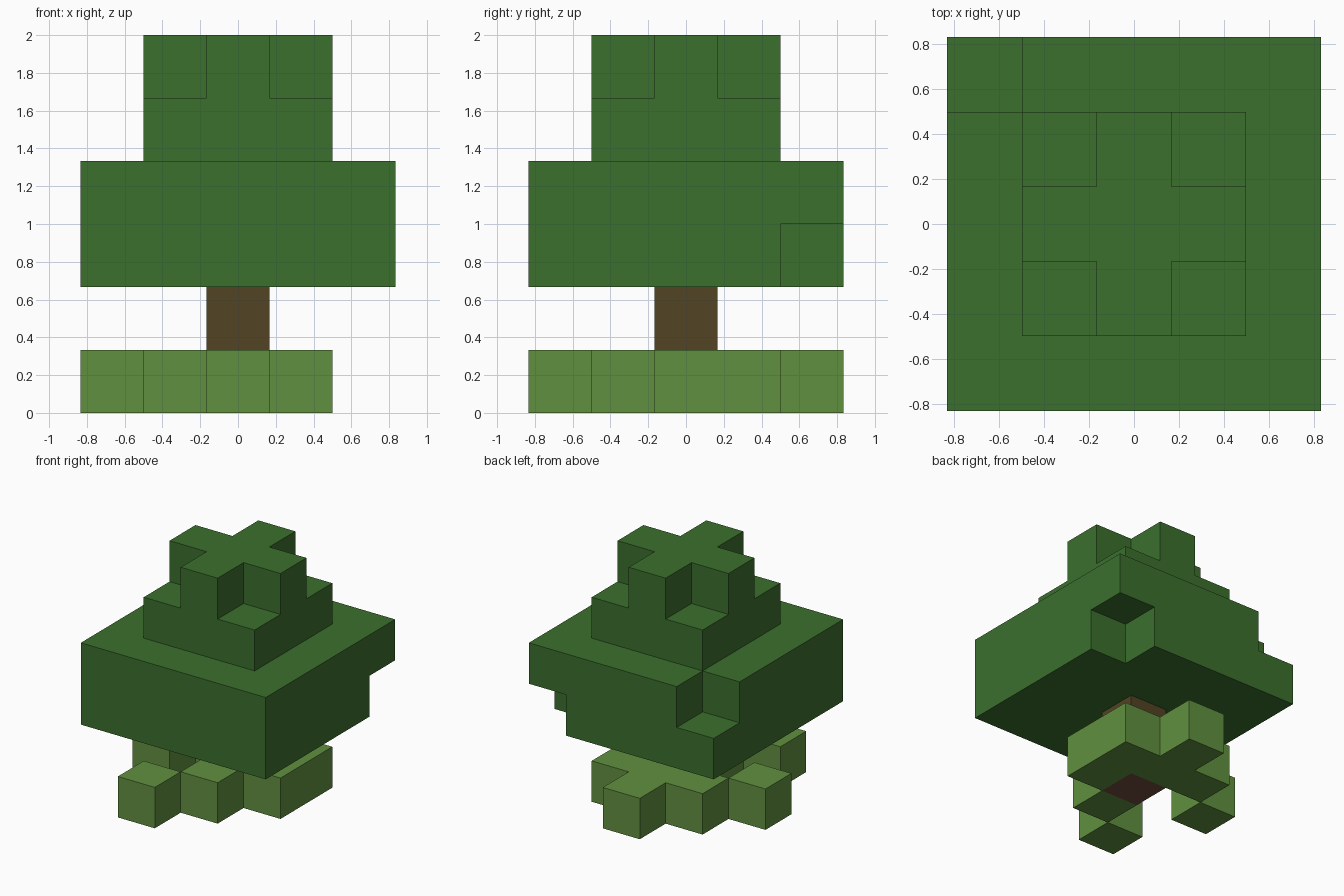
import bpy
import bmesh
from mathutils import Vector

CELL = 1 / 3

if "Cube" in bpy.data.objects:
    bpy.data.objects.remove(bpy.data.objects["Cube"], do_unlink=True)


def make_material(name, color):
    mat = bpy.data.materials.new(name)
    mat.use_nodes = True
    mat.diffuse_color = (*color, 1)
    bsdf = mat.node_tree.nodes["Principled BSDF"]
    bsdf.inputs["Base Color"].default_value = (*color, 1)
    bsdf.inputs["Roughness"].default_value = 0.9
    return mat


def block(half, layers):
    """Square slab of cells reaching `half` cells each way from the middle."""
    span = range(-half, half + 1)
    return {(x, y, z) for x in span for y in span for z in layers}


def build(name, cells, mat):
    """Skin a set of grid cells with quads on the exposed sides only."""
    bm = bmesh.new()
    axes = [Vector(a) for a in ((1, 0, 0), (0, 1, 0), (0, 0, 1))]
    for cell in sorted(cells):
        centre = Vector(cell) + Vector((0, 0, 0.5))
        for i in range(3):
            for sign in (1, -1):
                n = axes[i] * sign
                if tuple(int(c) for c in Vector(cell) + n) in cells:
                    continue
                u, v = axes[(i + 1) % 3], axes[(i + 2) % 3] * sign
                corners = (-u - v, u - v, u + v, -u + v)
                bm.faces.new([bm.verts.new((centre + (n + c) / 2) * CELL) for c in corners])
    bmesh.ops.remove_doubles(bm, verts=bm.verts, dist=0.001)
    # Merge the flat areas into single faces
    bmesh.ops.dissolve_limit(bm, angle_limit=0.01, verts=bm.verts, edges=bm.edges)
    mesh = bpy.data.meshes.new(name)
    bm.to_mesh(mesh)
    bm.free()
    mesh.materials.append(mat)
    obj = bpy.data.objects.new(name, mesh)
    bpy.context.collection.objects.link(obj)
    return obj


leaf = make_material("leaf green", (0.045, 0.162, 0.027))
grass = make_material("grass green", (0.120, 0.279, 0.051))
bark = make_material("bark brown", (0.084, 0.058, 0.017))
soil = make_material("soil brown", (0.16, 0.07, 0.045))

# Ragged grass patch around the foot of the trunk
patch = [(-1, -2), (0, -1), (-2, 0), (1, 0), (-1, 1), (0, 1), (1, 1), (0, 2)]
build("grass_patch", {(x, y, 0) for x, y in patch}, grass)

# Trunk on its root
build("root", {(0, 0, 0)}, soil)
build("trunk", {(0, 0, 1)}, bark)

# Wide crown with two missing corner blocks
crown = block(2, (2, 3)) - {(-2, 2, 3), (2, 2, 2)}
# Narrow crown, topped by a cross
crown |= block(1, (4,))
crown |= {c for c in block(1, (5,)) if c[0] * c[1] == 0}
build("crown", crown, leaf)
